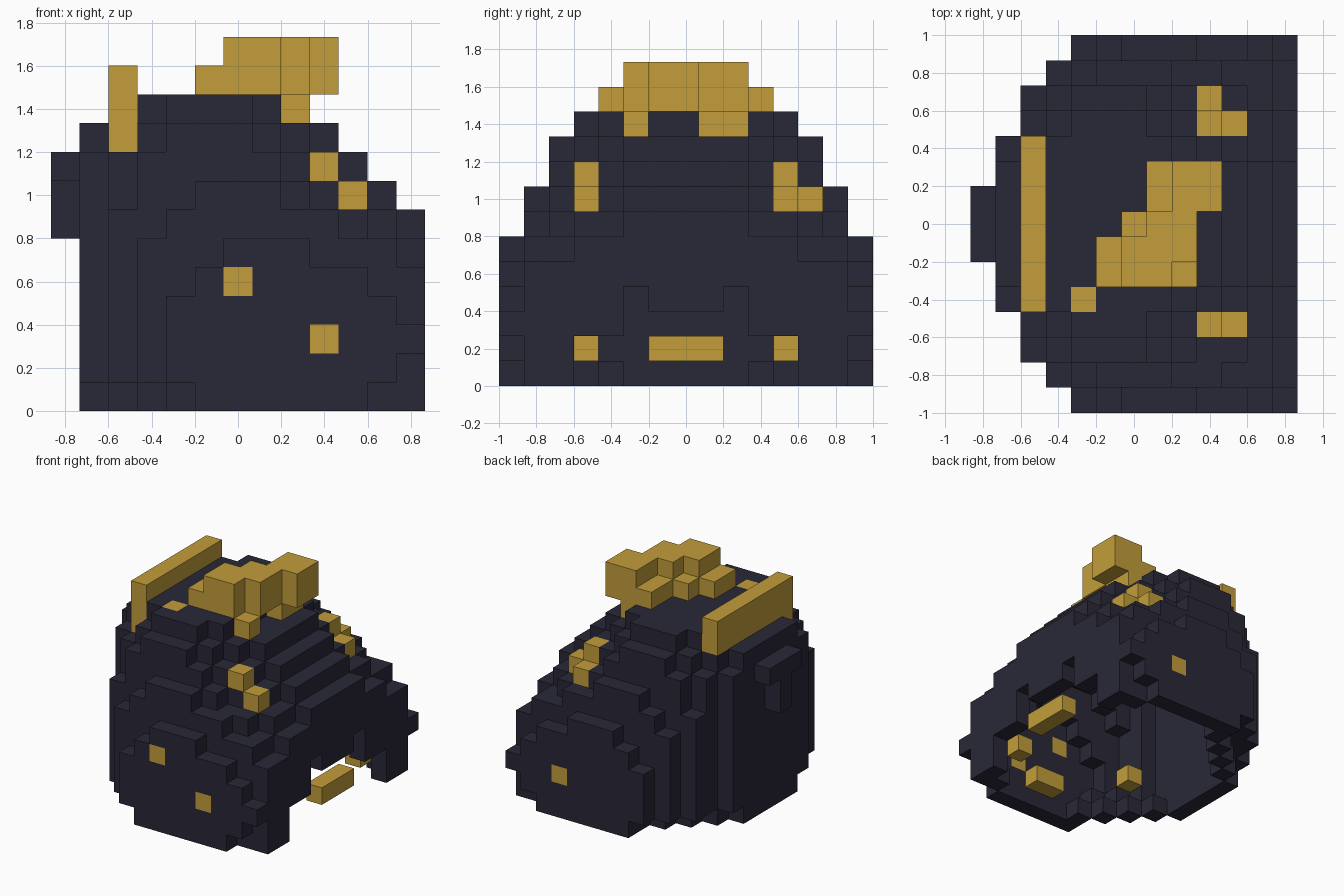
import bpy, bmesh
from mathutils import Vector

if "Cube" in bpy.data.objects:
    bpy.data.objects.remove(bpy.data.objects["Cube"])

U = 2 / 15                                   # edge of one block
ORIGIN = Vector((-6.5 * U, -7.5 * U, 0))


def material(name, rgb):
    m = bpy.data.materials.new(name)
    m.diffuse_color = (*rgb, 1)
    m.use_nodes = True
    m.node_tree.nodes["Principled BSDF"].inputs["Base Color"].default_value = m.diffuse_color
    return m


dark = material("dark slate", (0.022, 0.021, 0.039))
gold = material("old gold", (0.54, 0.34, 0.043))


def box(i0, i1, j0, j1, k0, k1):
    """Set of block cells, bounds inclusive."""
    return {(i, j, k) for i in range(i0, i1 + 1)
            for j in range(j0, j1 + 1) for k in range(k0, k1 + 1)}


def mirrored(cells):
    return cells | {(i, 14 - j, k) for i, j, k in cells}


DIRS = [(a, s) for a in range(3) for s in (0, 1)]


def neighbour(c, axis, side):
    n = list(c)
    n[axis] += 1 if side else -1
    return tuple(n)


def build(name, cells, mat, occupied):
    """Block mesh holding only the exposed faces."""
    bm = bmesh.new()
    verts = {}

    def vert(p):
        if p not in verts:
            verts[p] = bm.verts.new(ORIGIN + Vector(p) * U)
        return verts[p]

    for c in sorted(cells):
        for axis, side in DIRS:
            if neighbour(c, axis, side) in occupied:
                continue
            b, d = (axis + 1) % 3, (axis + 2) % 3
            quad = []
            for u, v in ((0, 0), (1, 0), (1, 1), (0, 1)):
                p = list(c)
                p[axis] += side
                p[b] += u
                p[d] += v
                quad.append(vert(tuple(p)))
            bm.faces.new(quad if side else quad[::-1])
    mesh = bpy.data.meshes.new(name)
    bm.to_mesh(mesh)
    bm.free()
    mesh.materials.append(mat)
    obj = bpy.data.objects.new(name, mesh)
    bpy.context.collection.objects.link(obj)


# Helmet slices from the side inwards: (first, last) block along x per height
low = [(1, 12)] * 5
slices = [
    [(5, 10), (4, 11), (4, 12), (4, 11), (5, 10), (6, 8)],
    [(5, 12)] + [(3, 12)] * 4 + [(3, 11), (4, 9), (5, 7)],
    [(4, 12)] + [(2, 12)] * 4 + [(2, 11), (2, 10), (3, 8), (3, 7), (4, 6)],
    [(3, 12)] + [(2, 12)] * 5 + [(2, 11), (2, 9), (2, 8), (3, 7), (4, 6)],
    [(2, 12)] + low + [(1, 11), (1, 10), (1, 9), (2, 8), (3, 7)],
]
centre = [(1, 12)] + low + [(1, 12), (1, 11), (1, 10), (1, 9), (3, 7)]
slices += [centre] * 3

solid = set()
for j, rows in enumerate(slices):
    for k, (a, b) in enumerate(rows):
        solid |= box(a, b, j, j, k, k)
solid = mirrored(solid)

# Hollow shell, open at the bottom
shell = {c for c in solid
         if any(n not in solid and n[2] >= 0
                for n in (neighbour(c, a, s) for a, s in DIRS))}

# Face opening
opening = box(12, 12, 5, 9, 0, 2) | mirrored(box(12, 12, 5, 5, 3, 3))
opening |= mirrored(box(12, 12, 3, 4, 0, 1))
shell -= opening

# Gold ornaments
parts = {
    "rear_crest_bar": box(2, 2, 4, 10, 10, 11) | {(2, 4, 9)},
    "top_crest": (box(5, 8, 5, 6, 11, 11) | box(6, 8, 5, 6, 12, 12)
                  | box(6, 8, 7, 7, 11, 11) | box(7, 8, 7, 7, 12, 12)
                  | box(7, 9, 8, 9, 11, 11) | box(8, 9, 8, 9, 12, 12)
                  | box(8, 8, 8, 9, 10, 10)) - box(8, 8, 5, 5, 11, 12)
                 | box(8, 8, 5, 5, 10, 10),
    "brow_studs": mirrored({(9, 3, 8), (10, 3, 7)}) | {(9, 12, 7)},
    "side_studs": mirrored({(9, 0, 2)}) | {(6, 0, 4)},
    "top_stud": {(4, 4, 10)},
    "chin_bar": box(12, 12, 6, 8, 1, 1),
    "inner_studs": mirrored({(11, 3, 1)}) | {(3, 3, 2)},
    "inner_bar": box(7, 8, 1, 1, 1, 1),
}
for cells in parts.values():
    shell -= cells

# T-shaped clasp at the back
clasp = box(0, 0, 6, 8, 8, 8) | box(0, 0, 7, 7, 6, 7)

occupied = shell.union(clasp, *parts.values())
build("helmet_shell", shell, dark, occupied)
build("back_clasp", clasp, dark, occupied)
for name, cells in parts.items():
    build(name, cells, gold, occupied)
